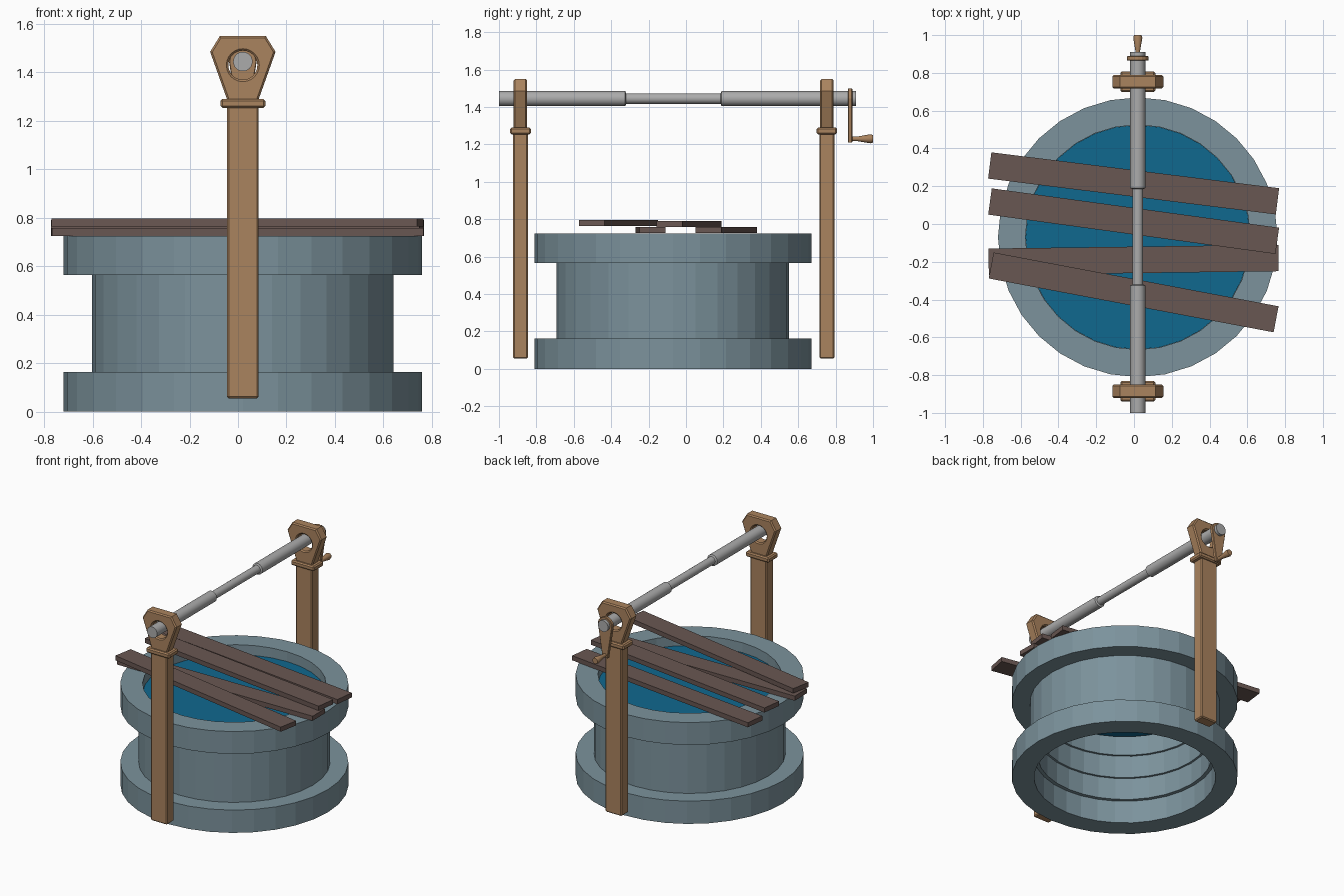
import bpy, bmesh, math
from mathutils import Matrix, Vector

if "Cube" in bpy.data.objects:
    bpy.data.objects.remove(bpy.data.objects["Cube"], do_unlink=True)


def material(name, rgb):
    m = bpy.data.materials.new(name)
    m.use_nodes = True
    m.diffuse_color = (*rgb, 1)
    bsdf = next(n for n in m.node_tree.nodes if n.type == 'BSDF_PRINCIPLED')
    bsdf.inputs["Base Color"].default_value = (*rgb, 1)
    return m


STONE = material("blue grey stone", (0.20, 0.29, 0.333))
WATER = material("deep blue water", (0.005, 0.138, 0.275))
WOOD = material("light wood", (0.402, 0.227, 0.112))
PLANK = material("dark plank wood", (0.141, 0.095, 0.084))
METAL = material("grey metal", (0.41, 0.41, 0.41))
CX, WELL_Y, AXLE_Z = 0.02, -0.07, 1.445


def finish(name, bm, mat, loc=(0, 0, 0), rot=(0, 0, 0), bevel=0, smooth=False):
    bmesh.ops.recalc_face_normals(bm, faces=bm.faces)
    mesh = bpy.data.meshes.new(name)
    bm.to_mesh(mesh)
    bm.free()
    mesh.materials.append(mat)
    ob = bpy.data.objects.new(name, mesh)
    ob.location, ob.rotation_euler = loc, rot
    bpy.context.collection.objects.link(ob)
    if bevel:
        mod = ob.modifiers.new("edge bevel", 'BEVEL')
        mod.width, mod.segments = bevel, 1
    if smooth:
        bpy.ops.object.select_all(action='DESELECT')
        ob.select_set(True)
        bpy.context.view_layer.objects.active = ob
        bpy.ops.object.shade_smooth_by_angle(angle=math.radians(35))
    return ob


def box(name, size, loc, mat, turn=0, bevel=0):
    bm = bmesh.new()
    bmesh.ops.create_cube(bm, size=1, matrix=Matrix.Diagonal((*size, 1)))
    return finish(name, bm, mat, loc, (0, 0, turn), bevel)


def lathe(name, profile, mat, loc, sides=32, closed=False, rot=(0, 0, 0), smooth=False):
    """Turn a (radius, height) profile about local z; open profiles get end caps."""
    bm = bmesh.new()
    rings = []
    for r, z in profile:
        rings.append([bm.verts.new((r * math.cos(a), r * math.sin(a), z))
                      for a in (2 * math.pi * i / sides for i in range(sides))])
    pairs = list(zip(rings, rings[1:]))
    if closed:
        pairs.append((rings[-1], rings[0]))
    else:
        bm.faces.new(rings[0])
        bm.faces.new(rings[-1])
    for low, high in pairs:
        for i in range(sides):
            j = (i + 1) % sides
            bm.faces.new((low[i], low[j], high[j], high[i]))
    return finish(name, bm, mat, loc, rot, smooth=smooth)


def plate(name, outline, hole, mat, loc, half, chamfer):
    """Upright plate with a round hole, made from a filled flat curve."""
    cu = bpy.data.curves.new(name, 'CURVE')
    cu.dimensions, cu.fill_mode = '2D', 'BOTH'
    cu.extrude, cu.bevel_depth, cu.bevel_resolution = half - chamfer, chamfer, 0
    cu.offset = -chamfer
    loops = [outline]
    if hole:
        hx, hz, r = hole
        loops.append([(hx + r * math.cos(a), hz + r * math.sin(a))
                      for a in (2 * math.pi * i / 24 for i in range(24))])
    for pts in loops:
        s = cu.splines.new('POLY')
        s.points.add(len(pts) - 1)
        for p, (x, z) in zip(s.points, pts):
            p.co = (x, z, 0, 1)
        s.use_cyclic_u = True
    tmp = bpy.data.objects.new(name + "_curve", cu)
    bpy.context.collection.objects.link(tmp)
    bpy.context.view_layer.update()
    mesh = bpy.data.meshes.new_from_object(
        tmp.evaluated_get(bpy.context.evaluated_depsgraph_get()))
    bpy.data.objects.remove(tmp, do_unlink=True)
    bm = bmesh.new()
    bm.from_mesh(mesh)
    bpy.data.meshes.remove(mesh)
    bmesh.ops.remove_doubles(bm, verts=bm.verts, dist=0.0001)
    for f in bm.faces:
        f.smooth = False
    return finish(name, bm, mat, loc, (math.pi / 2, 0, 0))


# Stone well wall: two wide rims around a narrower drum, stepped inside
lathe("well_wall", [
    (0.595, 0), (0.74, 0), (0.74, 0.163), (0.622, 0.163), (0.622, 0.565),
    (0.74, 0.565), (0.74, 0.725), (0.595, 0.725), (0.595, 0.62),
    (0.54, 0.62), (0.54, 0.48), (0.555, 0.48), (0.555, 0.32),
    (0.57, 0.32), (0.57, 0.163), (0.595, 0.163)],
    STONE, (CX, WELL_Y, 0), closed=True)

# Water surface
lathe("water", [(0.594, 0.63), (0.594, 0.655)], WATER, (CX, WELL_Y, 0))

# Loose planks lying across the rim: centre y, turn in degrees, height
for i, (y, turn, z) in enumerate([(0.215, -7.1, 0.742), (0.015, -7.8, 0.774),
                                  (-0.19, 0.75, 0.742), (-0.362, -10.7, 0.78)]):
    box(f"plank_{i + 1}", (1.535, 0.14, 0.033), (-0.002, y, z), PLANK, math.radians(turn))

# Posts with collars and pierced heads
half_head = [(0.062, 1.28), (0.135, 1.485), (0.095, 1.55)]
head = half_head + [(-x, z) for x, z in reversed(half_head)]
for side, y in (("front", -0.885), ("back", 0.753)):
    box(side + "_post", (0.13, 0.08, 1.215), (CX, y, 0.6625), WOOD, bevel=0.007)
    box(side + "_collar", (0.185, 0.11, 0.036), (CX, y, 1.272), WOOD, bevel=0.008)
    plate(side + "_post_head", head, (0, 1.43, 0.06), WOOD, (CX, y, 0), 0.036, 0.008)

# Axle, thinner in the middle where the rope winds
lathe("axle", [(0.04, -1.0), (0.04, -0.325), (0.028, -0.32), (0.028, 0.185),
               (0.04, 0.19), (0.04, 0.91)],
      METAL, (CX, 0, AXLE_Z), 24, rot=(-math.pi / 2, 0, 0), smooth=True)

# Crank arm: rounded top tapering down to the handle
arm = [(0.057 * math.cos(a), AXLE_Z + 0.055 * math.sin(a))
       for a in (math.pi * i / 8 for i in range(9))]
arm += [(-0.02, 1.21), (0.02, 1.21)]
plate("crank_arm", arm, None, WOOD, (CX, 0.877, 0), 0.012, 0.003)

# Crank handle flaring toward its end
lathe("crank_handle", [(0.012, 0.875), (0.013, 0.92), (0.024, 0.985), (0.02, 1.0)],
      WOOD, (CX, 0, 1.23), 16, rot=(-math.pi / 2, 0, 0), smooth=True)
